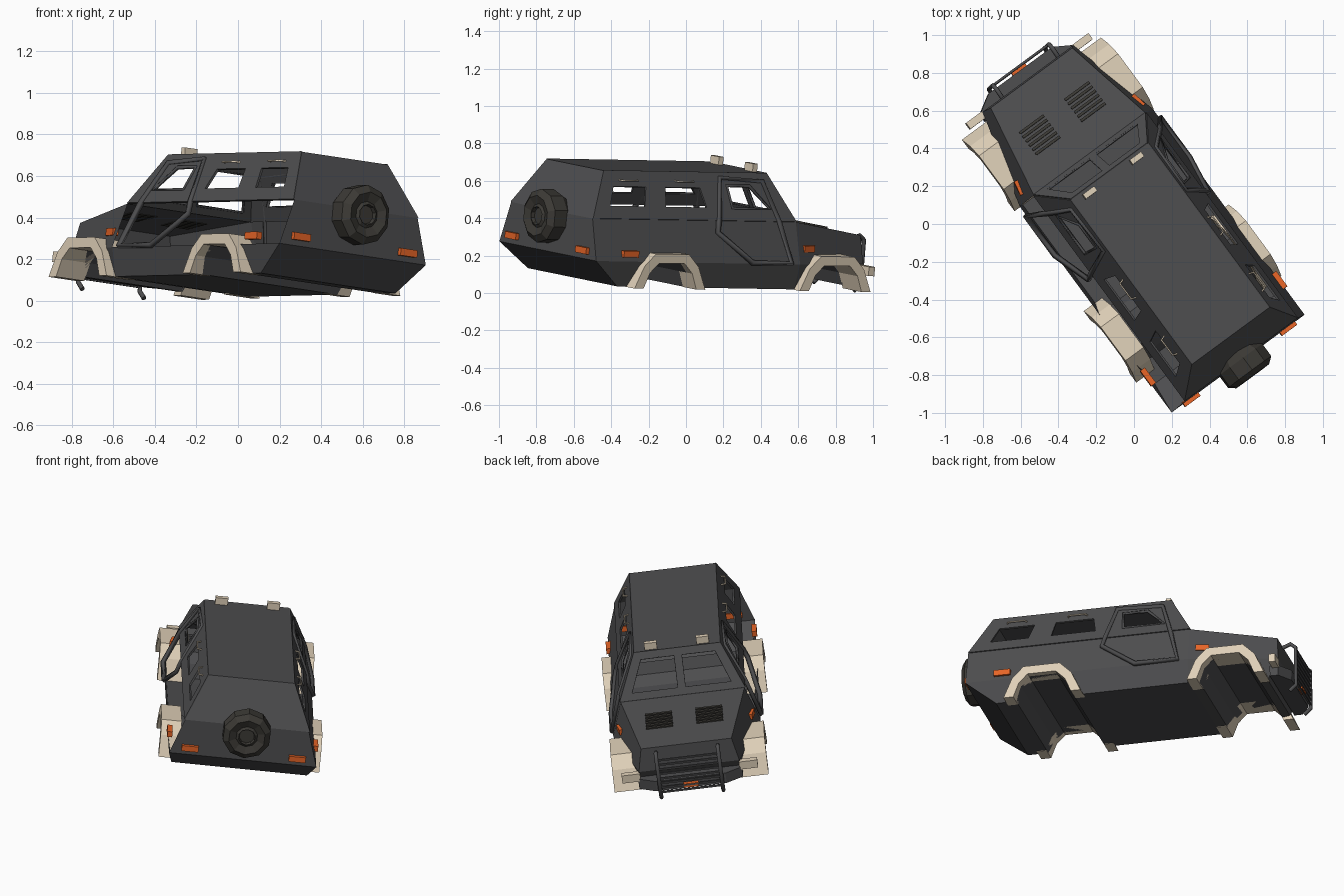
import bpy, bmesh, math
from mathutils import Matrix, Vector

if "Cube" in bpy.data.objects:
    bpy.data.objects.remove(bpy.data.objects["Cube"])

# Vehicle frame: x right, y forward, z up; the whole model is yawed and slightly rolled
R = Vector((0.80, 0.588, -0.12)).normalized()
F = Vector((-0.593, 0.805, -0.014))
F = (F - R * F.dot(R)).normalized()
U = R.cross(F)
POSE = Matrix((R, F, U)).transposed().to_4x4()
POSE.translation = (-0.0164, -0.012, 0.0025)


def material(name, col):
    m = bpy.data.materials.new(name)
    m.diffuse_color = (*col, 1)
    m.use_nodes = True
    m.node_tree.nodes["Principled BSDF"].inputs["Base Color"].default_value = m.diffuse_color
    return m


BODY = material("dark_grey", (0.075, 0.075, 0.078))
TAN = material("tan", (0.74, 0.63, 0.48))
ORANGE = material("orange", (0.8, 0.13, 0.02))
BLACK = material("near_black", (0.045, 0.042, 0.036))


def finish(name, bm, mat):
    bmesh.ops.remove_doubles(bm, verts=bm.verts, dist=1e-5)
    bmesh.ops.recalc_face_normals(bm, faces=bm.faces)
    me = bpy.data.meshes.new(name)
    bm.to_mesh(me)
    bm.free()
    me.materials.append(mat)
    ob = bpy.data.objects.new(name, me)
    bpy.context.collection.objects.link(ob)
    return ob


def mesh(name, verts, faces, mat=BODY):
    bm = bmesh.new()
    vs = [bm.verts.new(v) for v in verts]
    for f in faces:
        bm.faces.new([vs[i] for i in f])
    return finish(name, bm, mat)


def prism(name, prof, axis, lo, hi, mat=BODY):
    """Extrude a 2D profile along the given axis."""
    def put(p, h):
        q = list(p)
        q.insert(axis, h)
        return q
    n = len(prof)
    verts = [put(p, lo) for p in prof] + [put(p, hi) for p in prof]
    faces = [list(range(n)), list(range(n, 2 * n))]
    faces += [(i, (i + 1) % n, n + (i + 1) % n, n + i) for i in range(n)]
    return mesh(name, verts, faces, mat)


def box(name, c, size, mat, rot=None):
    bm = bmesh.new()
    m = Matrix.Translation(c) @ (rot or Matrix()) @ Matrix.Diagonal((*size, 1))
    bmesh.ops.create_cube(bm, size=1, matrix=m)
    return finish(name, bm, mat)


def rod(name, pts, r, mat, closed=False, res=1):
    cu = bpy.data.curves.new(name, 'CURVE')
    cu.dimensions = '3D'
    cu.bevel_depth, cu.bevel_resolution, cu.use_fill_caps = r, res, True
    sp = cu.splines.new('POLY')
    sp.points.add(len(pts) - 1)
    for p, q in zip(sp.points, pts):
        p.co = (*q, 1)
    sp.use_cyclic_u = closed
    cu.materials.append(mat)
    bpy.context.collection.objects.link(bpy.data.objects.new(name, cu))


def panel(name, outer, holes):
    """Flat plate with window openings."""
    bm = bmesh.new()
    edges = []
    for loop in [outer] + holes:
        vs = [bm.verts.new(p) for p in loop]
        edges += [bm.edges.new((vs[i - 1], vs[i])) for i in range(len(vs))]
    a, b, c = (Vector(p) for p in outer[:3])
    bmesh.ops.triangle_fill(bm, use_beauty=True, edges=edges, normal=(b - a).cross(c - b).normalized())
    ob = finish(name, bm, BODY)
    s = ob.modifiers.new("thick", 'SOLIDIFY')
    s.thickness, s.offset = 0.012, 0
    return ob


def side(s, b, c, out=0.0):
    """Point on the side wall at length b and height c."""
    a = 0.37 - 0.474 * (c - 0.43) if c > 0.43 else 0.37 + 0.318 * (0.43 - c)
    return (s * (a + out), b, c)


# Armoured hull with wheel wells cut across it
half = [(.253, -.79, .677), (.253, .291, .677),
        (.37, -.92, .43), (.37, .43, .43), (.27, .94, .355),
        (.44, -.925, .21), (.44, .43, .21), (.30, .95, .21),
        (.405, -.747, .072), (.405, .43, .072), (.28, .88, .09)]
n = len(half)
verts = half + [(-x, y, z) for x, y, z in half]
sides = [(0, 2, 3, 1), (2, 5, 6, 3), (3, 6, 7, 4), (5, 8, 9, 6), (6, 9, 10, 7)]
across = [(0, 1), (1, 3), (3, 4), (4, 7), (7, 10), (10, 9), (9, 8), (8, 5), (5, 2), (2, 0)]
faces = sides + [tuple(i + n for i in f) for f in sides] + [(i, j, j + n, i + n) for i, j in across]
hull = mesh("hull", verts, faces)
ARCHES = {"front": (.663, .29, .46), "rear": (-.45, .36, .48)}
INNER = [(-.175, .07), (-.14, .155), (-.085, .208), (.085, .208), (.14, .155), (.175, .07)]
OUTER = [(-.235, .07), (-.18, .19), (-.11, .258), (.11, .258), (.18, .19), (.235, .07)]
cutters = []
for k, (mid, a0, a1) in ARCHES.items():
    prof = [(mid - .175, -.1)] + [(mid + b, c) for b, c in INNER] + [(mid + .175, -.1)]
    cut = prism("well_cutter", prof, 0, -.7, .7)
    cut.hide_render = True
    cutters.append(cut)
    m = hull.modifiers.new("well", 'BOOLEAN')
    m.operation, m.object, m.solver = 'DIFFERENCE', cut, 'EXACT'
new = bpy.data.meshes.new_from_object(hull.evaluated_get(bpy.context.evaluated_depsgraph_get()))
hull.modifiers.clear()
hull.data = new
for c in cutters:
    bpy.data.objects.remove(c)

# Open the upper side walls, windshield and the missing lower left wall
bm = bmesh.new()
bm.from_mesh(new)
gone = []
for f in bm.faces:
    p, q = f.calc_center_median(), f.normal
    upper = p.z > .44 and (abs(q.x) > .7 or q.y > .5)
    left = q.x < -.8 and q.z > .1 and p.y < .42 and .2 < p.z < .44
    if upper or left:
        gone.append(f)
bmesh.ops.delete(bm, geom=gone, context='FACES')
bm.to_mesh(new)
bm.free()

# Side walls with windows, doors and grab handles
WINDOWS = [[(-.79, .495), (-.56, .495), (-.53, .595), (-.745, .595)],
           [(-.42, .495), (-.15, .495), (-.17, .595), (-.40, .595)],
           [(.02, .495), (.27, .495), (.16, .61), (.01, .61)]]
DOOR = [(-.03, .65), (.25, .635), (.315, .43), (.37, .215), (.11, .215), (-.10, .37), (-.085, .43)]
for s, tag in ((1, "right"), (-1, "left")):
    wall = [side(s, *p) for p in ((-.92, .43), (.43, .43), (.291, .677), (-.79, .677))]
    panel(tag + "_upper_wall", wall, [[side(s, *p) for p in w] for w in WINDOWS])
    rod(tag + "_door_frame", [side(s, b, c, .006) for b, c in DOOR], .016, BODY, True, 0)
    rod(tag + "_door_window_rim", [side(s, b, c, .004) for b, c in WINDOWS[2]], .01, BODY, True, 0)
    for b in (-.64, -.27):
        pts = [(b - .06, .63, 0), (b - .05, .63, .03), (b + .05, .63, .03), (b + .06, .63, 0)]
        rod(tag + "_grab_handle", [side(s, *p) for p in pts], .005, TAN)
    # Wheel arches
    for k, (mid, a0, a1) in ARCHES.items():
        prof = [(mid + b, c) for b, c in OUTER + INNER[::-1]]
        prism(f"{tag}_{k}_wheel_arch", prof, 0, *sorted((s * a0, s * a1)), mat=TAN)
    # Marker lights, front lamp box and roof box
    box(tag + "_front_marker", (s * .39, .51, .29), (.03, .08, .035), ORANGE, Matrix.Rotation(s * .2, 4, 'Z'))
    box(tag + "_rear_marker", (s * .435, -.70, .25), (.03, .10, .035), ORANGE)
    box(tag + "_tail_light", (s * .32, -.93, .255), (.10, .03, .035), ORANGE)
    box(tag + "_lamp_box", (s * .35, .935, .175), (.11, .04, .05), TAN)
    box(tag + "_roof_box", (s * .155, .262, .698), (.075, .03, .045), TAN)
    # Hood louvres
    slope = Matrix.Rotation(-.146, 4, 'X')
    for i in range(6):
        b = .60 + .028 * i
        box(tag + "_hood_louvre", (s * .15, b, .43 - .147 * (b - .43) + .003), (.16, .014, .012), BLACK, slope)
    # Bull bar upright
    rod(tag + "_bull_bar_post", [(s * .185, .95, .325), (s * .185, 1.0, .345), (s * .185, 1.03, .32),
                                 (s * .185, 1.03, .08), (s * .185, .99, .045)], .012, BODY)

# Windshield with two openings
def shield(a, t):
    return (a, .43 - .139 * t, .43 + .247 * t)


panes = [[shield(s * a, t) for a, t in ((.02, .15), (.30, .15), (.225, .85), (.02, .85))] for s in (1, -1)]
panel("windshield_frame", [shield(-.37, 0), shield(.37, 0), shield(.253, 1), shield(-.253, 1)], panes)
for p in panes:
    rod("windshield_rim", p, .008, BODY, True, 0)

# Bumper, grille bars and nose light
plan = [(-.31, .90), (-.31, .95), (-.21, 1.01), (.21, 1.01), (.31, .95), (.31, .90)]
prism("bumper", plan, 2, .10, .165)
for i in range(8):
    box("grille_bar", (0, 1.03, .10 + .03 * i), (.37, .012, .01), BODY)
box("nose_light", (0, 1.02, .125), (.09, .03, .025), ORANGE)

# Ten-sided spare wheel on the rear
prof = [(0, -1.0), (.045, -1.0), (.05, -1.02), (.065, -1.01), (.11, -1.027), (.145, -1.0),
        (.145, -.92), (.115, -.87), (0, -.87)]
N, K = 10, len(prof)
bm = bmesh.new()
rings = [[bm.verts.new((r * math.cos(2 * math.pi * (i + .5) / N), b, .40 + r * math.sin(2 * math.pi * (i + .5) / N)))
          for i in range(N)] for r, b in prof]
for j in range(K - 1):
    for i in range(N):
        k = (i + 1) % N
        bm.faces.new((rings[j][i], rings[j][k], rings[j + 1][k], rings[j + 1][i]))
finish("spare_wheel", bm, BLACK)

# Pose the finished vehicle
for ob in bpy.context.collection.objects:
    ob.matrix_world = POSE
